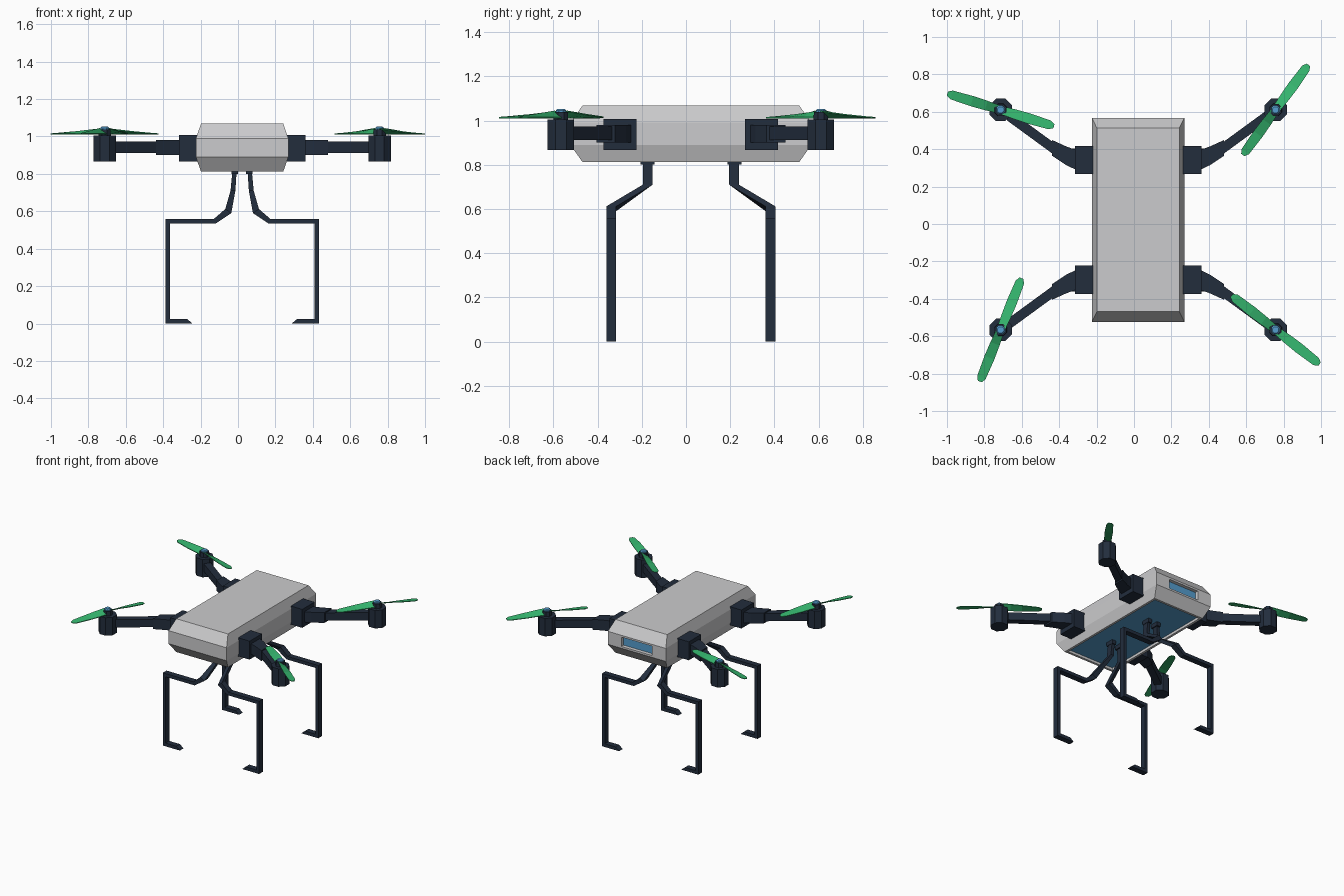
import bpy, bmesh, math
from mathutils import Vector

if "Cube" in bpy.data.objects:
    bpy.data.objects.remove(bpy.data.objects["Cube"])

CX, CY = 0.022, 0.022      # the drone body is slightly off the box centre


def material(name, rgb):
    m = bpy.data.materials.new(name)
    m.diffuse_color = (*rgb, 1)
    m.use_nodes = True
    m.node_tree.nodes["Principled BSDF"].inputs["Base Color"].default_value = m.diffuse_color
    return m


GREY = material("light grey shell", (0.60, 0.60, 0.61))
DARK = material("dark navy frame", (0.016, 0.026, 0.046))
GREEN = material("green blades", (0.036, 0.47, 0.16))
BLUE = material("blue glass", (0.09, 0.34, 0.62))


def finish(bm, name, *mats):
    bmesh.ops.recalc_face_normals(bm, faces=bm.faces)
    me = bpy.data.meshes.new(name)
    bm.to_mesh(me)
    bm.free()
    for m in mats:
        me.materials.append(m)
    ob = bpy.data.objects.new(name, me)
    bpy.context.collection.objects.link(ob)
    return ob


def loft(bm, sections):
    """Skin a list of equal-length rings and cap both ends."""
    rings = [[bm.verts.new(p) for p in s] for s in sections]
    n = len(rings[0])
    for a, b in zip(rings, rings[1:]):
        for i in range(n):
            j = (i + 1) % n
            bm.faces.new((a[i], a[j], b[j], b[i]))
    bm.faces.new(rings[0])
    bm.faces.new(rings[-1])


def ring(x, y, z, r, n=8):
    return [(x + r * math.cos((i + .5) * math.tau / n),
             y + r * math.sin((i + .5) * math.tau / n), z) for i in range(n)]


# Body shell: bevelled box
bm = bmesh.new()
loft(bm, [[(CX + sx * hx, CY + sy * hy, z) for sx, sy in ((-1, -1), (1, -1), (1, 1), (-1, 1))]
          for hx, hy, z in ((.22, .49, .812), (.247, .545, .89), (.247, .545, .99), (.22, .49, 1.068))])
bmesh.ops.recalc_face_normals(bm, faces=bm.faces)
bm.normal_update()
under = next(f for f in bm.faces if f.normal.z < -.99)
back = next(f for f in bm.faces if f.normal.y > .99)
# recessed blue panel underneath
bmesh.ops.inset_individual(bm, faces=[under], thickness=.025)
bmesh.ops.inset_individual(bm, faces=[under], thickness=.002, depth=-.018)
under.material_index = 1
# recessed blue window slot in the back end
bmesh.ops.inset_individual(bm, faces=[back], thickness=.02)
for v in back.verts:
    v.co.x = CX + math.copysign(.13, v.co.x - CX)
bmesh.ops.inset_individual(bm, faces=[back], thickness=.002, depth=-.025)
back.material_index = 1
finish(bm, "body_shell", GREY, BLUE)

# Blade angle in degrees for each corner (x sign, y sign)
SPIN = {(1, 1): 54, (-1, 1): -17, (-1, -1): 68, (1, -1): -38}

for (sx, sy), spin in SPIN.items():
    tag = ("back" if sy > 0 else "front") + ("_right" if sx > 0 else "_left")

    def place(x, y, z):
        return (CX + sx * x, CY + sy * y, z)

    # Arm: mount block, bent knuckle, slim boom
    bm = bmesh.new()
    for part in (((.21, .32, .075, .866, 1.008), (.338, .32, .075, .866, 1.008)),
                 ((.33, .32, .053, .90, .98), (.385, .343, .05, .90, .98), (.46, .385, .042, .90, .98)),
                 ((.44, .373, .032, .912, .972), (.70, .563, .032, .912, .972))):
        loft(bm, [[place(x, y - w, a), place(x, y + w, a), place(x, y + w, b), place(x, y - w, b)]
                  for x, y, w, a, b in part])
    finish(bm, tag + "_arm", DARK)

    # Motor with hub, and its blue cap
    mx, my, _ = place(.735, .588, 0)
    bm = bmesh.new()
    loft(bm, [ring(mx, my, z, r) for z, r in
              ((.866, .065), (1.004, .065), (1.004, .036), (1.038, .034))])
    finish(bm, tag + "_motor", DARK)
    bm = bmesh.new()
    loft(bm, [ring(mx, my, z, r) for z, r in ((1.03, .025), (1.046, .025), (1.052, .018))])
    finish(bm, tag + "_motor_cap", BLUE)

    # Propeller: two twisted blades, high edge on the right of the outward direction
    bm = bmesh.new()
    for turn in (0, 180):
        a = math.radians(spin + turn)
        d, s = Vector((math.cos(a), math.sin(a), 0)), Vector((math.sin(a), -math.cos(a), 0))
        secs = []
        for r, w, rise in ((.015, .022, .030), (.08, .026, .023), (.16, .028, .014),
                           (.275, .024, .004), (.298, .011, .002)):
            c = Vector((mx, my, 1.010)) + d * r
            lo, hi = c - s * w, c + s * w + Vector((0, 0, rise))
            t = Vector((0, 0, .005))
            secs.append([lo, hi, hi + t, lo + t])
        loft(bm, secs)
    finish(bm, tag + "_propeller", GREEN)

    # Leg: bent flat bar, each section is inner (x, z), outer (x, z), y
    bm = bmesh.new()
    secs = []
    for xi, zi, xo, zo, y in ((.028, .835, .050, .835, .195), (.036, .71, .062, .71, .195),
                              (.058, .59, .090, .612, .36), (.140, .535, .150, .56, .36),
                              (.386, .535, .410, .56, .36), (.386, .025, .410, 0, .36),
                              (.295, .025, .265, 0, .36)):
        w = .022
        secs.append([place(xi, y - w, zi), place(xi, y + w, zi),
                     place(xo, y + w, zo), place(xo, y - w, zo)])
    loft(bm, secs)
    # small foot plate where the leg meets the panel
    loft(bm, [[place(x, y, z) for x, y in ((.022, .165), (.056, .165), (.056, .228), (.022, .228))]
              for z in (.80, .835)])
    finish(bm, tag + "_leg", DARK)
